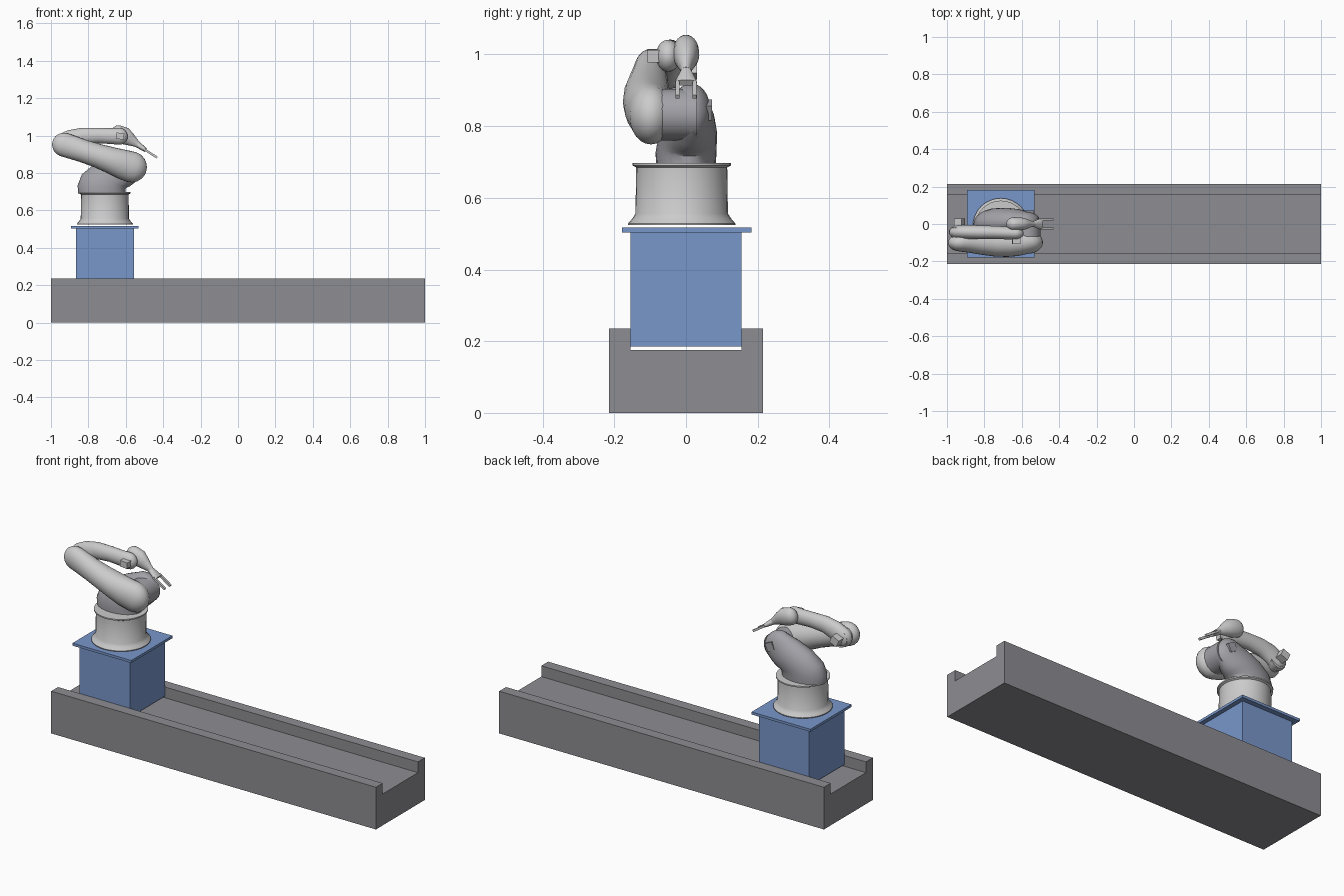
import bpy, bmesh, math
from mathutils import Vector, Matrix

if "Cube" in bpy.data.objects:
    bpy.data.objects.remove(bpy.data.objects["Cube"])


def material(name, rgb):
    m = bpy.data.materials.new(name)
    m.diffuse_color = (*rgb, 1)
    m.use_nodes = True
    m.node_tree.nodes["Principled BSDF"].inputs["Base Color"].default_value = m.diffuse_color
    return m


RAIL = material("rail_grey", (0.27, 0.27, 0.29))
BLUE = material("carriage_blue", (0.19, 0.31, 0.60))
DARK = material("turret_grey", (0.36, 0.36, 0.39))


def finish(name, bm, mat=None, smooth=False):
    bmesh.ops.recalc_face_normals(bm, faces=bm.faces)
    mesh = bpy.data.meshes.new(name)
    bm.to_mesh(mesh)
    bm.free()
    ob = bpy.data.objects.new(name, mesh)
    bpy.context.collection.objects.link(ob)
    if mat:
        mesh.materials.append(mat)
    if smooth:
        bpy.ops.object.select_all(action='DESELECT')
        ob.select_set(True)
        bpy.context.view_layer.objects.active = ob
        bpy.ops.object.shade_smooth_by_angle(angle=math.radians(35))
    return ob


def box(name, centre, size, mat=None, pitch=0):
    bm = bmesh.new()
    bmesh.ops.create_cube(bm, size=1, matrix=Matrix.Translation(centre)
                          @ Matrix.Rotation(math.radians(pitch), 4, 'Y')
                          @ Matrix.Diagonal((*size, 1)))
    return finish(name, bm, mat)


def bridge(bm, rings):
    n = len(rings[0])
    for a, b in zip(rings, rings[1:]):
        for i in range(n):
            j = (i + 1) % n
            bm.faces.new((a[i], a[j], b[j], b[i]))
    bm.faces.new(rings[0])
    bm.faces.new(rings[-1])


def loft(name, sections, mat=None, start=0, end=0, n=24):
    """Elliptic rings (x, y, z, heading, in-plane radius, y radius); start/end = roundness of the tips."""
    secs = [(Vector(s[:3]), math.radians(s[3]), s[4], s[5]) for s in sections]

    def tip(s, sign, k):
        c, a, r, ry = s
        d = Vector((math.cos(a), 0, math.sin(a))) * sign
        return [(c + d * r * k * math.sin(t), a, r * math.cos(t), ry * math.cos(t))
                for t in (0.35, 0.7, 1.05, 1.3, 1.48)]
    full = list(secs)
    if start:
        full = tip(secs[0], -1, start)[::-1] + full
    if end:
        full += tip(secs[-1], 1, end)
    bm = bmesh.new()
    rings = []
    for c, a, r, ry in full:
        u = Vector((-math.sin(a), 0, math.cos(a)))
        rings.append([bm.verts.new(c + u * r * math.cos(2 * math.pi * i / n)
                                   + Vector((0, ry * math.sin(2 * math.pi * i / n), 0)))
                      for i in range(n)])
    bridge(bm, rings)
    return finish(name, bm, mat, True)


def axle(name, x, z, y0, y1, r, mat=None):
    bm = bmesh.new()
    bmesh.ops.create_cone(bm, cap_ends=True, segments=24, radius1=r, radius2=r, depth=y1 - y0,
                          matrix=Matrix.Translation((x, (y0 + y1) / 2, z))
                          @ Matrix.Rotation(math.pi / 2, 4, 'X'))
    return finish(name, bm, mat, True)


# Floor rail: channel section swept along x
bm = bmesh.new()
section = [(-.215, 0), (.215, 0), (.215, .235), (.155, .235),
           (.155, .175), (-.155, .175), (-.155, .235), (-.215, .235)]
bridge(bm, [[bm.verts.new((x, y, z)) for y, z in section] for x in (-1, 1)])
finish("floor_rail", bm, RAIL)

# Sliding carriage
box("carriage_block", (-.712, 0, .345), (.31, .31, .32), BLUE)
box("carriage_plate", (-.713, .002, .51), (.362, .362, .014), BLUE)

# Round pedestal
bm = bmesh.new()
rings = []
for r, z in [(.150, .524), (.150, .528), (.138, .542), (.129, .556), (.127, .685), (.137, .69), (.137, .697)]:
    rings.append([bm.verts.new((-.712 + r * math.cos(2 * math.pi * i / 32),
                                -.012 + r * math.sin(2 * math.pi * i / 32), z)) for i in range(32)])
bridge(bm, rings)
finish("pedestal", bm, None, True)

# Leaning shoulder turret
loft("shoulder_turret", [
    (-.728, 0, .69, 90, .126, .083), (-.73, 0, .725, 86, .128, .085),
    (-.715, .003, .757, 74, .125, .083), (-.675, .008, .787, 58, .112, .078),
    (-.625, .012, .815, 45, .098, .068), (-.58, .014, .84, 36, .085, .055)], DARK, end=.85)
axle("shoulder_axle", -.572, .832, -.07, .03, .072, DARK)
box("shoulder_motor", (-.565, .055, .845), (.045, .035, .045), DARK, 25)

# Upper arm
loft("upper_arm", [
    (-.57, -.098, .832, 162, .083, .062), (-.62, -.104, .847, 162, .079, .067),
    (-.68, -.108, .868, 162, .071, .068), (-.75, -.109, .892, 162, .064, .064),
    (-.83, -.106, .918, 162, .061, .056), (-.89, -.102, .938, 162, .063, .050),
    (-.93, -.100, .951, 162, .064, .047)], start=1, end=1)
axle("elbow_axle", -.93, .953, -.09, -.02, .048)

# Forearm
loft("forearm", [
    (-.935, -.043, .957, 32, .054, .037), (-.89, -.043, .981, 24, .051, .038),
    (-.83, -.044, .997, 8, .045, .037), (-.75, -.045, 1.0, 0, .041, .035),
    (-.68, -.048, .997, -2, .042, .034), (-.635, -.050, .996, -2, .045, .034)], start=1, end=1)
box("elbow_motor", (-.933, .008, .958), (.045, .045, .042), None, -25)
box("wrist_motor", (-.63, -.089, .997), (.042, .036, .034), None, 5)

# Wrist head and tapered neck towards the gripper
loft("wrist_head", [(-.645, 0, 1.01, -20, .046, .036), (-.61, 0, .998, -30, .048, .037),
                    (-.58, 0, .98, -36, .036, .028), (-.55, 0, .961, -36, .022, .016),
                    (-.535, 0, .951, -36, .017, .014)], start=.8)
# Flat palm and two fingers
loft("gripper_palm", [(-.54, 0, .954, -36, .017, .014), (-.505, 0, .93, -35, .013, .028),
                      (-.492, 0, .921, -35, .010, .031)])
for side, y in (("left", .024), ("right", -.024)):
    box("gripper_finger_" + side, (-.468, y, .905), (.085, .011, .012), None, 33)
